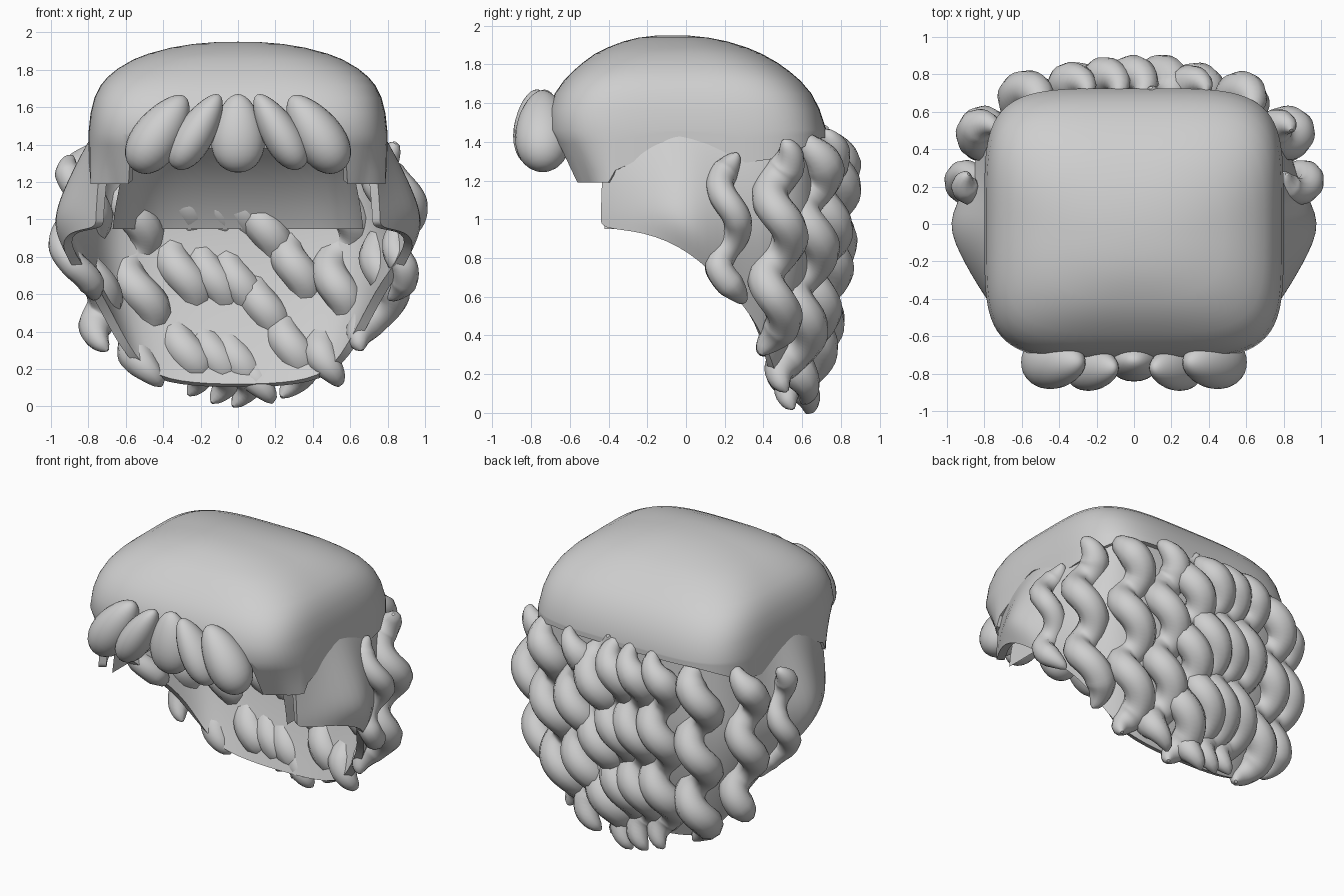
import bpy, bmesh, math
from mathutils import Vector, Matrix

cube = bpy.data.objects.get("Cube")
if cube:
    bpy.data.objects.remove(cube)

GREY = (0.62, 0.62, 0.62, 1)
mat = bpy.data.materials.new("hair_grey")
mat.use_nodes = True
mat.diffuse_color = GREY
bsdf = next(n for n in mat.node_tree.nodes if n.type == 'BSDF_PRINCIPLED')
bsdf.inputs["Base Color"].default_value = GREY


def finish(ob, angle=40):
    """Add the material, bake the modifiers and smooth the shading."""
    ob.data.materials.append(mat)
    bpy.ops.object.select_all(action='DESELECT')
    ob.select_set(True)
    bpy.context.view_layer.objects.active = ob
    bpy.ops.object.convert(target='MESH')
    bpy.ops.object.shade_smooth_by_angle(angle=math.radians(angle))


def sheet(name, rows, closed=False, thickness=0.0, subdiv=0):
    """Skin a grid of points, optionally closed round, into a shell."""
    bm = bmesh.new()
    grid = [[bm.verts.new(p) for p in row] for row in rows]
    for upper, lower in zip(grid, grid[1:]):
        n = len(upper)
        for i in range(n if closed else n - 1):
            j = (i + 1) % n
            bm.faces.new((upper[i], lower[i], lower[j], upper[j]))
    bmesh.ops.remove_doubles(bm, verts=bm.verts, dist=0.0001)
    bmesh.ops.recalc_face_normals(bm, faces=bm.faces)
    me = bpy.data.meshes.new(name)
    bm.to_mesh(me)
    bm.free()
    ob = bpy.data.objects.new(name, me)
    bpy.context.collection.objects.link(ob)
    if subdiv:
        mod = ob.modifiers.new("smooth", 'SUBSURF')
        mod.levels = mod.render_levels = subdiv
    if thickness:
        mod = ob.modifiers.new("thick", 'SOLIDIFY')
        mod.thickness = thickness
        mod.offset = -1
    finish(ob)


def lerp_table(table, v):
    """Piecewise linear lookup in a table of (key, value) pairs."""
    for (k0, a), (k1, b) in zip(table, table[1:]):
        if v <= k1:
            return a + (b - a) * max(0, v - k0) / (k1 - k0)
    return table[-1][1]


# Cap: rounded-square dome with side locks in front of the ears
def plan(a, scale, half_x=0.8, half_y=0.73):
    n = 2.1 + 2.5 * scale ** 2
    c, s = abs(math.cos(a)) / half_x, abs(math.sin(a)) / half_y
    r = scale * (c ** n + s ** n) ** (-1 / n)
    return r * math.cos(a), r * math.sin(a)


RIM = [(-0.39, 1.19), (-0.37, 1.25), (-0.28, 1.29), (-0.18, 1.36), (-0.1, 1.41),
       (-0.04, 1.43), (0.05, 1.41), (0.15, 1.36), (0.3, 1.29), (0.5, 1.32), (0.7, 1.42)]


def rim_height(x, y):
    if y < -0.4 and abs(x) < 0.6:
        return 1.38
    return lerp_table(RIM, y)


# dome rings: plan scale, height, half depth, shift forward
DOME = [(0, 1.95, 0.6, 0.07), (0.15, 1.948, 0.6, 0.07), (0.3, 1.938, 0.6, 0.065),
        (0.45, 1.918, 0.6, 0.055), (0.6, 1.886, 0.605, 0.045), (0.7, 1.855, 0.615, 0.04),
        (0.8, 1.808, 0.63, 0.03), (0.87, 1.763, 0.645, 0.025), (0.92, 1.715, 0.665, 0.02),
        (0.96, 1.65, 0.69, 0.015), (0.985, 1.57, 0.71, 0.01), (1, 1.46, 0.725, 0)]
SEGS = 160
angles = [2 * math.pi * i / SEGS for i in range(SEGS)]
rows = []
for s, z, depth, shift in DOME:
    ring = [plan(a, s, half_y=depth) for a in angles]
    rows.append([(x, y - shift, z) for x, y in ring])
for step in range(1, 5):
    row = []
    for a in angles:
        x, y = plan(a, 1, half_y=0.725)
        z = 1.46 + (rim_height(x, y) - 1.46) * step / 4
        front = min(1, max(0, (-0.4 - y) / 0.2))
        drop = max(0, 1.46 - z) * front
        row.append((x * (1 - 0.2 * drop), y * (1 - 0.6 * drop), z))
    rows.append(row)
sheet("cap", rows, closed=True, thickness=0.05)

# Back hair shell: columns run from the front of the ear to the centre back
# each is top (x, y), widest (x, y), bottom (x, y), bottom height
COLUMNS = [((0.72, -0.42), (0.76, -0.44), (0.76, -0.44), 0.95),
           ((0.74, -0.2), (0.91, -0.22), (0.91, -0.22), 0.94),
           ((0.76, 0), (1.03, 0.01), (0.96, 0.02), 0.84),
           ((0.73, 0.2), (0.90, 0.21), (0.80, 0.22), 0.64),
           ((0.74, 0.45), (0.82, 0.45), (0.71, 0.38), 0.46),
           ((0.69, 0.65), (0.70, 0.65), (0.55, 0.47), 0.18),
           ((0.35, 0.69), (0.36, 0.71), (0.32, 0.5), 0.11),
           ((0, 0.69), (0, 0.71), (0, 0.5), 0.1)]


def column(top, mid, low, z_low):
    top, mid, low = Vector(top), Vector(mid), Vector(low)
    points = []
    for i in range(11):
        z = 1.5 + (z_low - 1.5) * i / 10
        if z > 1:
            p = mid.lerp(top, ((z - 1) / 0.5) ** 1.25)
        else:
            p = mid.lerp(low, ((1 - z) / (1 - z_low)) ** 1.6)
        points.append((p.x, p.y, z))
    return points


half = [column(*c) for c in COLUMNS]
other = [[(-x, y, z) for x, y, z in col] for col in half[-2::-1]]
sheet("back_hair", half + other, thickness=0.05, subdiv=2)

# Lining: vaulted inner surface under the cap
rows = []
for s, z in [(1, 0.95), (0.95, 1.06), (0.85, 1.2), (0.72, 1.34), (0.5, 1.48), (0, 1.55)]:
    row = []
    for i in range(41):
        x, y = plan(math.pi * i / 40, 1, 0.67, 1.06)
        row.append((x * (0.6 + 0.4 * s), -0.42 + y * s, z))
    rows.append(row)
sheet("lining", rows)


# Corkscrew strands hanging over the back and sides
def strand(name, path, z_inner, tube=0.1, swing=0.06, pitch=0.42):
    """Coil a tube down a path; z_inner is a height where it turns inward."""
    top, bottom = path[0][2], path[-1][2]
    steps = 72
    cu = bpy.data.curves.new(name, 'CURVE')
    cu.dimensions = '3D'
    cu.bevel_depth = tube
    cu.bevel_resolution = 3
    cu.use_fill_caps = True
    sp = cu.splines.new('POLY')
    sp.points.add(steps)
    xs, ys = [(-z, x) for x, y, z in path], [(-z, y) for x, y, z in path]
    for i, pt in enumerate(sp.points):
        t = i / steps
        z = top + (bottom - top) * t
        a = -math.pi / 2 + 2 * math.pi * (z_inner - z) / pitch
        pt.co = (lerp_table(xs, -z) + swing * math.cos(a),
                 lerp_table(ys, -z) + swing * math.sin(a), z, 1)
        pt.radius = min(1, 0.1 + (7 * min(t, 1 - t)) ** 0.6)
    ob = bpy.data.objects.new(name, cu)
    bpy.context.collection.objects.link(ob)
    finish(ob, 60)


# back strands: x, top, bottom, inward turn height
BACK = [(-0.53, 1.45, 0.11, 0.61), (-0.29, 1.46, 0.06, 0.7), (-0.13, 1.47, 0.02, 0.68),
        (0.0, 1.48, 0.0, 0.66), (0.14, 1.48, 0.02, 0.53), (0.31, 1.46, 0.05, 0.73),
        (0.54, 1.45, 0.11, 0.63)]
for k, (x, top, low, z_inner) in enumerate(BACK):
    fwd = 0.3 * x * x
    path = [(x * 1.06, 0.73 - fwd, top), (x * 1.08, 0.755 - fwd, 1.15),
            (x * 1.01, 0.71 - fwd, 0.7), (x * 0.88, 0.57 - fwd / 2, low)]
    strand(f"back_strand_{k + 1}", path, z_inner)

for side, name in ((1, "left"), (-1, "right")):
    strand(f"{name}_rear_strand",
           [(side * 0.79, 0.48, 1.41), (side * 0.82, 0.49, 1.0),
            (side * 0.77, 0.46, 0.6), (side * 0.68, 0.44, 0.3)],
           0.7, tube=0.095, swing=0.055)
    strand(f"{name}_ear_strand",
           [(side * 0.85, 0.23, 1.34), (side * 0.905, 0.22, 1.0),
            (side * 0.88, 0.22, 0.75), (side * 0.79, 0.25, 0.57)],
           1.18, tube=0.073, swing=0.05)


# Fringe: overlapping petal-shaped locks
def petal(name, centre, size, tilt):
    bm = bmesh.new()
    bmesh.ops.create_uvsphere(bm, u_segments=24, v_segments=16, radius=1)
    for v in bm.verts:
        fat = 1 - 0.22 * v.co.z
        v.co = Vector((v.co.x * fat * size[0], v.co.y * fat * size[1], v.co.z * size[2]))
    bm.transform(Matrix.Translation(centre) @ Matrix.Rotation(tilt, 4, 'Y'))
    me = bpy.data.meshes.new(name)
    bm.to_mesh(me)
    bm.free()
    ob = bpy.data.objects.new(name, me)
    bpy.context.collection.objects.link(ob)
    finish(ob, 60)


petal("fringe_centre", (0, -0.73, 1.46), (0.14, 0.11, 0.21), 0)
for side, name in ((1, "left"), (-1, "right")):
    petal(f"fringe_inner_{name}", (side * 0.22, -0.77, 1.47), (0.1, 0.12, 0.23), -side * 0.55)
    petal(f"fringe_outer_{name}", (side * 0.42, -0.74, 1.46), (0.13, 0.14, 0.24), -side * 0.6)
